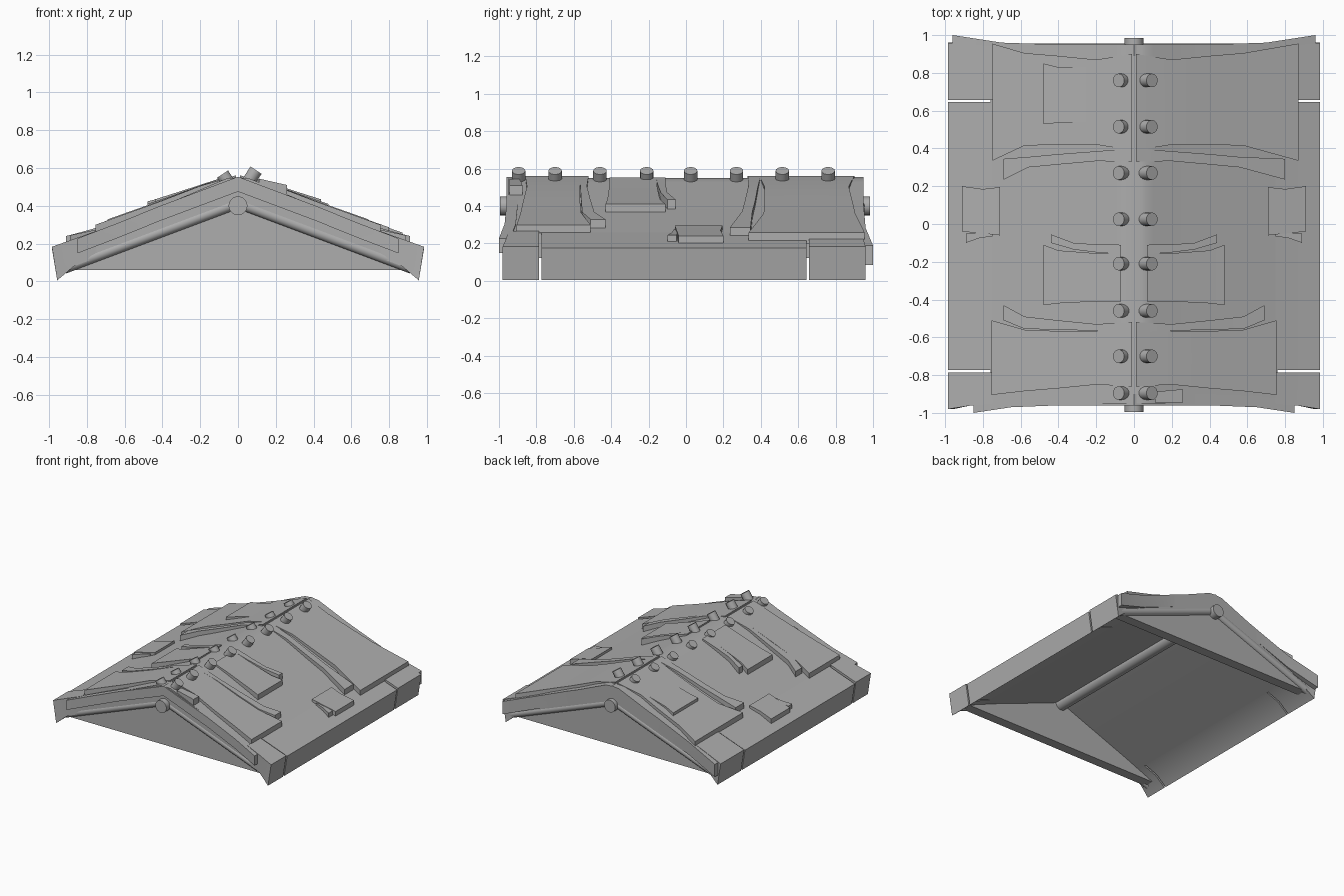
import bpy, bmesh, math
from mathutils import Vector

cube = bpy.data.objects.get("Cube")
if cube:
    bpy.data.objects.remove(cube)

grey = bpy.data.materials.new("plain grey")
grey.use_nodes = True
grey.diffuse_color = (0.42, 0.42, 0.42, 1)
grey.node_tree.nodes["Principled BSDF"].inputs["Base Color"].default_value = (0.42, 0.42, 0.42, 1)


def interp(table, x):
    for (x0, z0), (x1, z1) in zip(table, table[1:]):
        if x <= x1:
            return z0 + (z1 - z0) * (x - x0) / (x1 - x0)
    return table[-1][1]


ROOF = [(0, 0.55), (0.06, 0.545), (0.4, 0.40), (0.76, 0.255), (0.985, 0.175)]
UNDER = [(0, 0.405), (0.04, 0.40), (0.1, 0.375), (0.88, 0.075), (0.957, 0.005)]


def top(x):
    return interp(ROOF, abs(x))


def under(x):
    return interp(UNDER, abs(x))


def finish(obj, angle=35):
    obj.data.materials.append(grey)
    bpy.ops.object.select_all(action='DESELECT')
    obj.select_set(True)
    bpy.context.view_layer.objects.active = obj
    bpy.ops.object.shade_smooth_by_angle(angle=math.radians(angle))


def loft(name, sections, angle=20):
    """Join matching cross-sections into a closed solid."""
    bm = bmesh.new()
    rings = [[bm.verts.new(p) for p in s] for s in sections]
    n = len(rings[0])
    for a, b in zip(rings, rings[1:]):
        for i in range(n):
            j = (i + 1) % n
            bm.faces.new((a[i], a[j], b[j], b[i]))
    bm.faces.new(rings[0])
    bm.faces.new(rings[-1])
    bmesh.ops.recalc_face_normals(bm, faces=bm.faces)
    mesh = bpy.data.meshes.new(name)
    bm.to_mesh(mesh)
    bm.free()
    obj = bpy.data.objects.new(name, mesh)
    bpy.context.collection.objects.link(obj)
    finish(obj, angle)
    return obj


def box_section(x, y0, y1, z0, z1):
    return [(x, y0, z0), (x, y1, z0), (x, y1, z1), (x, y0, z1)]


def plate(name, side, rows, thin=0.012, thick=0.042):
    """Shingle lying on one slope; rows are (distance from ridge, low y, high y)."""
    x0, x1 = rows[0][0], rows[-1][0]
    secs = []
    for x, lo, hi in rows:
        h = thin + (thick - thin) * (x - x0) / (x1 - x0)
        secs.append(box_section(side * x, lo, hi, top(x) - 0.02, top(x) + h))
    return loft(name, secs)


def rod(name, a, b, r, sides=16):
    a, b = Vector(a), Vector(b)
    q = (b - a).to_track_quat('Z', 'Y')
    ring = [q @ Vector((r * math.cos(t), r * math.sin(t), 0))
            for t in (2 * math.pi * i / sides for i in range(sides))]
    return loft(name, [[p + c for p in ring] for c in (a, b)], 40)


# Roof body, bent over the ridge
half = [0.04, 0.06, 0.1, 0.4, 0.76]
xs = [-x for x in reversed(half)] + [0] + half
loft("roof_body", [box_section(x, -0.95, 0.95, under(x), top(x)) for x in xs])

# Ridge pole
rod("ridge_pole", (0, -0.995, 0.4), (0, 0.985, 0.4), 0.05, 20)

for side, tag in ((1, "left"), (-1, "right")):
    # Eave board in three lengths with narrow gaps
    for part, y0, y1, lift, flare in (("front", -0.95, -0.785, 0.008, -0.03),
                                      ("middle", -0.772, 0.645, 0, 0),
                                      ("back", 0.657, 0.94, 0.008, 0.02)):
        secs = []
        for x, k in ((0.75, 0), (0.87, 0.4), (1, 1)):
            lo = y0 + (flare * k if flare < 0 else 0)
            hi = y1 + (flare * k if flare > 0 else 0)
            if k < 1:
                secs.append(box_section(side * x, lo, hi, under(x), top(x) + lift))
            else:
                secs.append([(side * 0.957, lo, 0.005), (side * 0.957, hi, 0.005),
                             (side * 0.985, hi, 0.175 + lift), (side * 0.985, lo, 0.175 + lift)])
        loft(f"eave_{part}_{tag}", secs)

    # Gable boards that swing outward toward the eaves
    front = [(0, -0.96), (0.4, -0.96), (0.65, -0.97), (0.85, -1.0)]
    back = [(0, 0.95), (0.4, 0.95), (0.7, 0.96), (0.96, 1.0)]
    for part, path, drop in (("front", front, 0.075), ("back", back, 0.1)):
        secs = []
        for x, y in path:
            inner = y - math.copysign(0.06, y)
            secs.append(box_section(side * x, y, inner, top(x) - drop, top(x) + 0.004))
        loft(f"gable_board_{part}_{tag}", secs)

    # Round trim below the gable boards
    for part, y in (("front", -0.925), ("back", 0.925)):
        rod(f"gable_trim_{part}_{tag}", (0, y, 0.415), (side * 0.92, y, 0.07), 0.03)

    # Large plates by both gables, with a curved strip beside each
    end = 0.87 if side > 0 else 0.75
    plate(f"back_plate_{tag}", side,
          [(0.01, 0.39, 0.9), (0.2, 0.42, 0.87), (0.4, 0.42, 0.89),
           (0.58, 0.415, 0.905), (end, 0.335, 0.955)])
    tip = 0.8 if side > 0 else 0.69
    plate(f"back_strip_{tag}", side,
          [(0.01, 0.33, 0.4), (0.2, 0.333, 0.385), (0.4, 0.315, 0.37),
           (0.56, 0.30, 0.355), (tip, 0.235, 0.345)], thick=0.045)
    plate(f"front_plate_{tag}", side,
          [(0.01, -0.86, -0.56), (0.2, -0.85, -0.567), (0.4, -0.87, -0.567),
           (0.58, -0.885, -0.56), (0.755, -0.905, -0.51)])
    plate(f"front_strip_{tag}", side,
          [(0.01, -0.57, -0.52), (0.2, -0.565, -0.53), (0.4, -0.56, -0.51),
           (0.58, -0.555, -0.49), (0.69, -0.51, -0.43)], thick=0.045)

    # Middle plate and strip
    plate(f"middle_plate_{tag}", side,
          [(0.07, -0.41, -0.155), (0.2, -0.41, -0.155), (0.4, -0.42, -0.14), (0.48, -0.43, -0.11)])
    plate(f"middle_strip_{tag}", side,
          [(0.07, -0.16, -0.11), (0.2, -0.15, -0.108), (0.32, -0.135, -0.1), (0.44, -0.1, -0.055)],
          thick=0.05)

    # Small plate near the eave
    plate(f"small_plate_{tag}", side,
          [(0.71, -0.06, 0.195), (0.8, -0.05, 0.185), (0.91, -0.04, 0.2)], thin=0.02, thick=0.038)
    plate(f"small_strip_{tag}", side,
          [(0.75, -0.065, -0.04), (0.82, -0.075, -0.045), (0.89, -0.1, -0.05)], thin=0.015, thick=0.035)

    # Pegs along the ridge
    reach = 0.07 if side > 0 else 0.045
    lean = Vector((side * 0.55, 0, 0.83))
    for i, y in enumerate((0.76, 0.515, 0.27, 0.025, -0.21, -0.46, -0.70, -0.895)):
        base = Vector((side * 0.057, y, 0.53))
        rod(f"peg_{tag}_{i + 1}", base - lean * 0.03, base + lean * reach, 0.036, 14)

# Loose patches, one on each slope
plate("front_patch", 1, [(0.11, -0.945, -0.89), (0.19, -0.945, -0.88), (0.26, -0.945, -0.875)],
      thin=0.02, thick=0.05)
plate("back_patch", -1, [(0.1, 0.54, 0.83), (0.4, 0.535, 0.83), (0.48, 0.53, 0.85)],
      thin=0.0, thick=0.055)

# Gable walls closing both ends
for part, y0, y1 in (("front", -0.93, -0.85), ("back", 0.85, 0.93)):
    loft(f"gable_wall_{part}", [[(-0.9, y, 0.06), (0.9, y, 0.06), (0, y, 0.43)] for y in (y0, y1)])
